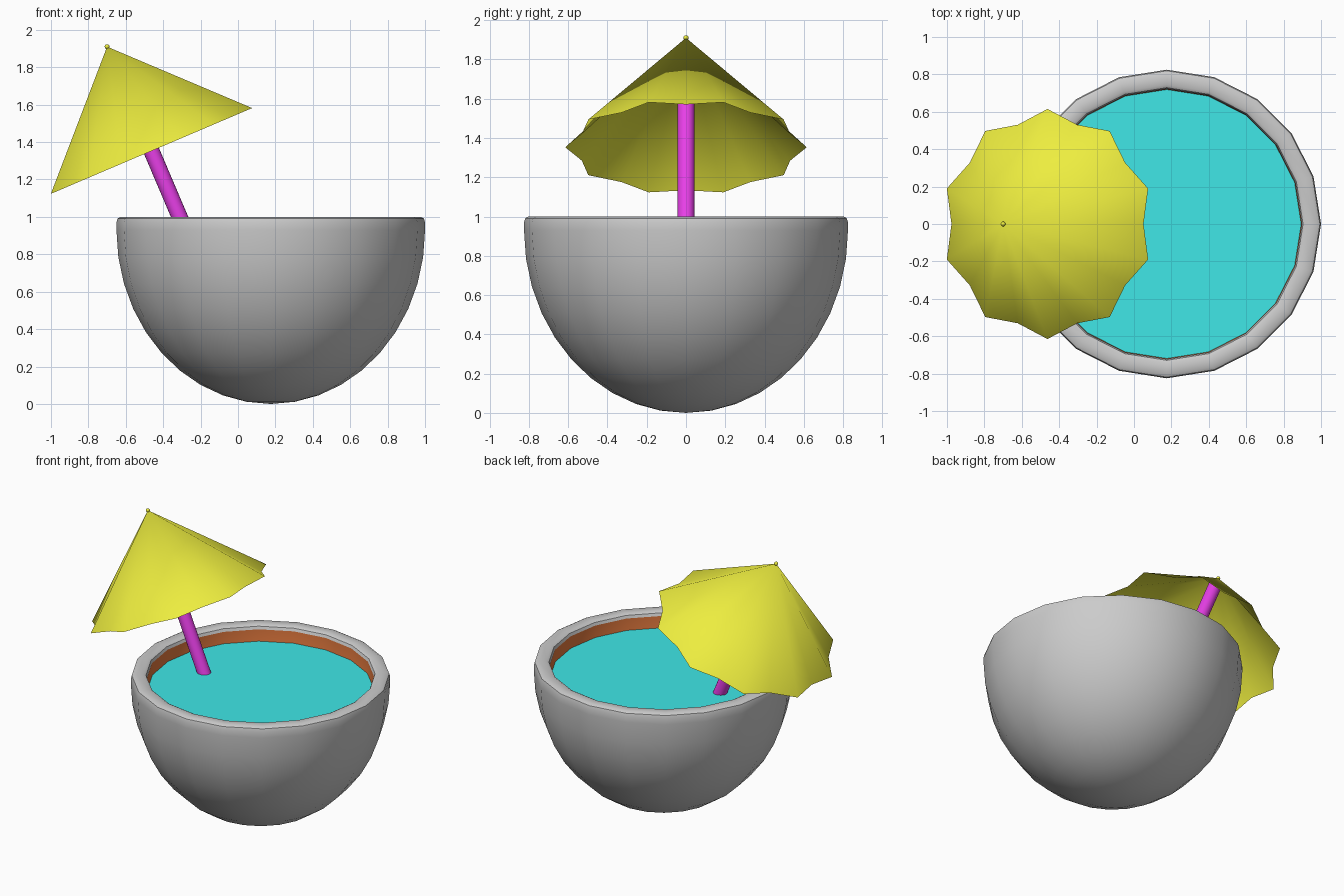
import bpy, bmesh, math
from mathutils import Vector

if "Cube" in bpy.data.objects:
    bpy.data.objects.remove(bpy.data.objects["Cube"])

CX = 0.175          # bowl axis
SEG = 20            # sides of bowl and umbrella


def material(name, rgb):
    m = bpy.data.materials.new(name)
    m.diffuse_color = (*rgb, 1)
    m.use_nodes = True
    m.node_tree.nodes["Principled BSDF"].inputs["Base Color"].default_value = m.diffuse_color
    return m


def finish(name, bm, mat=None, angle=40):
    me = bpy.data.meshes.new(name)
    bm.to_mesh(me)
    bm.free()
    ob = bpy.data.objects.new(name, me)
    bpy.context.collection.objects.link(ob)
    if mat:
        me.materials.append(mat)
    bpy.ops.object.select_all(action='DESELECT')
    ob.select_set(True)
    bpy.context.view_layer.objects.active = ob
    bpy.ops.object.shade_smooth_by_angle(angle=math.radians(angle))
    return ob


def lathe(name, profile, mat=None, angle=40):
    """Spin (radius, z) points about the z axis; radius 0 becomes a pole."""
    bm = bmesh.new()
    rings = []
    for r, z in profile:
        n = SEG if r > 0 else 1
        rings.append([bm.verts.new((r * math.cos(2 * math.pi * i / SEG),
                                    r * math.sin(2 * math.pi * i / SEG), z)) for i in range(n)])
    for a, b in zip(rings, rings[1:]):
        for i in range(SEG):
            j = (i + 1) % SEG
            quad = [a[i % len(a)], a[j % len(a)], b[j % len(b)], b[i % len(b)]]
            bm.faces.new(list(dict.fromkeys(quad)))
    ob = finish(name, bm, mat, angle)
    ob.location.x = CX
    return ob


def dome(radius, bottom, top, steps=10):
    """Quarter-ellipse profile from the pole up to the full radius."""
    return [(radius * math.sin(t), top - (top - bottom) * math.cos(t))
            for t in (math.pi / 2 * k / steps for k in range(steps + 1))]


yellow = material("umbrella_yellow", (0.85, 0.85, 0.05))
magenta = material("stick_magenta", (0.8, 0.05, 0.8))
cyan = material("drink_cyan", (0.05, 0.8, 0.8))
red = material("lining_red", (0.8, 0.2, 0.05))

# Bowl shell with a rounded rim
bowl = dome(0.825, 0.0, 0.93)
bowl[0] = (0, 0)
bowl += [(0.825, 0.97), (0.819, 0.991), (0.803, 1.0),
         (0.745, 1.0), (0.729, 0.991), (0.722, 0.972)]
lathe("bowl", bowl)

# Inner lining
lining = dome(0.722, 0.1, 0.93)
lining[0] = (0, 0.1)
lining = (lining + [(0.722, 0.972)])[::-1]
lathe("bowl_lining", lining, red)

# Drink surface
lathe("drink", [(0.719, 0.89), (0, 0.89)], cyan)

# Tilted umbrella axis
centre = Vector((-0.4625, 0, 1.3525))
apex = Vector((-0.70, 0, 1.91))
axis = (apex - centre).normalized()
side = Vector((axis.z, 0, -axis.x))

# Scalloped open canopy
bm = bmesh.new()
tip = bm.verts.new(apex)
rim = []
for i in range(SEG):
    a = 2 * math.pi * i / SEG
    r = 0.615 if i % 2 else 0.558
    rim.append(bm.verts.new(centre + side * r * math.cos(a) + Vector((0, r * math.sin(a), 0))))
for i in range(SEG):
    bm.faces.new((rim[i], rim[(i + 1) % SEG], tip))
finish("umbrella_canopy", bm, yellow, 60)

# Stick from below the drink up into the canopy
low, high = centre - axis * 0.62, apex - axis * 0.055
bm = bmesh.new()
bmesh.ops.create_cone(bm, cap_ends=True, segments=20, radius1=0.043, radius2=0.043,
                      depth=(high - low).length)
stick = finish("umbrella_stick", bm, magenta)
stick.location = (low + high) / 2
stick.rotation_euler = axis.to_track_quat('Z', 'Y').to_euler()

# Small ball on the umbrella tip
bm = bmesh.new()
bmesh.ops.create_uvsphere(bm, u_segments=12, v_segments=8, radius=0.013)
finish("umbrella_tip", bm, yellow, 60).location = apex
